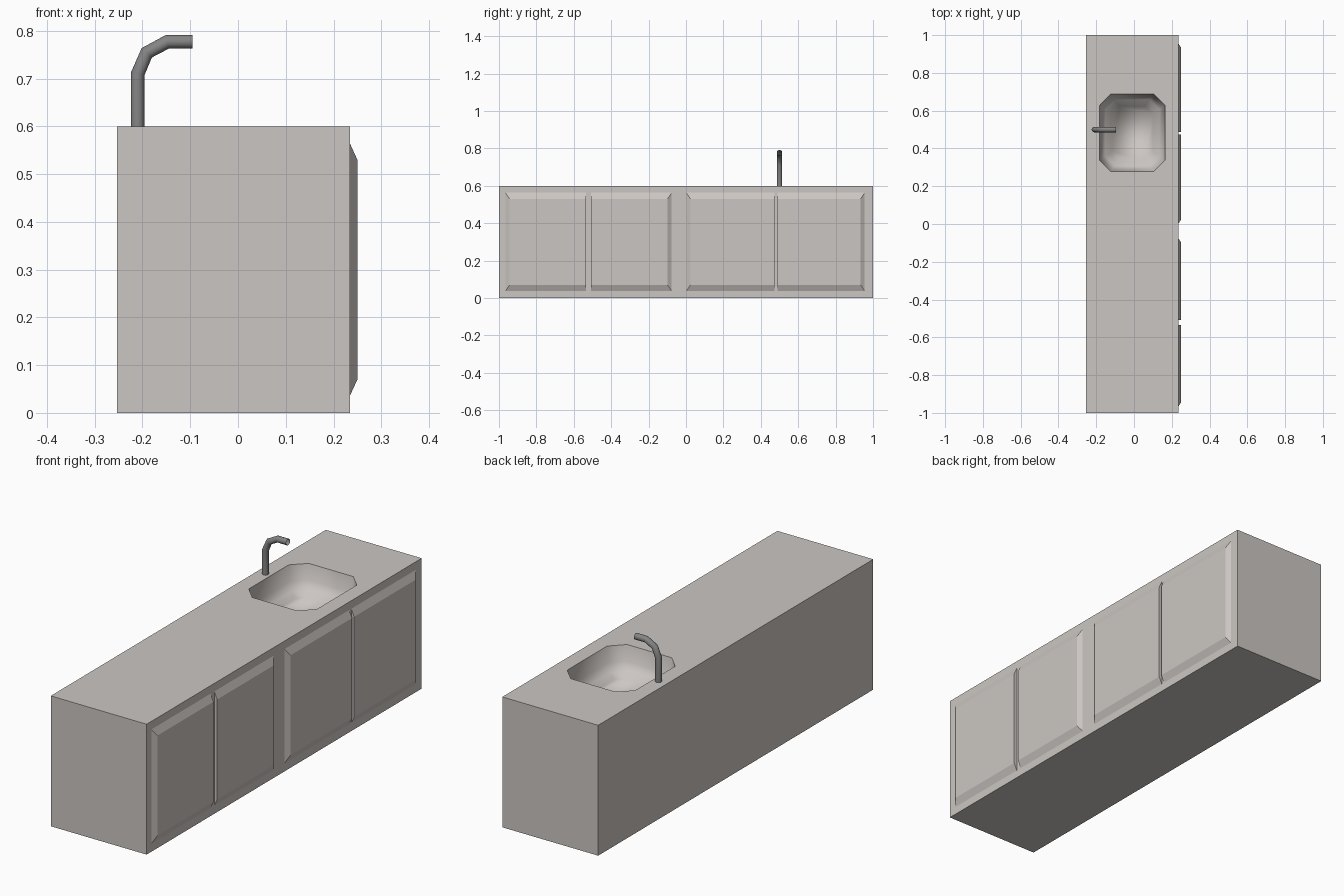
import bpy, bmesh

if "Cube" in bpy.data.objects:
    bpy.data.objects.remove(bpy.data.objects["Cube"])


def material(name, rgb):
    m = bpy.data.materials.new(name)
    m.diffuse_color = (*rgb, 1)
    m.use_nodes = True
    m.node_tree.nodes["Principled BSDF"].inputs["Base Color"].default_value = m.diffuse_color
    return m


STONE = material("warm light grey", (0.60, 0.565, 0.54))
METAL = material("mid grey metal", (0.23, 0.23, 0.23))


def finish(bm, name, mat):
    me = bpy.data.meshes.new(name)
    bm.to_mesh(me)
    bm.free()
    me.materials.append(mat)
    ob = bpy.data.objects.new(name, me)
    bpy.context.collection.objects.link(ob)
    return ob


def octagon(bm, inset, z):
    """Ring of the sink outline: a rectangle with cut corners."""
    x0, x1, y0, y1 = -0.182 + inset, 0.165 - inset, 0.278 + inset, 0.688 - inset
    c = 0.06 - inset * 0.3
    pts = [(x0 + c, y0), (x1 - c, y0), (x1, y0 + c), (x1, y1 - c),
           (x1 - c, y1), (x0 + c, y1), (x0, y1 - c), (x0, y0 + c)]
    return [bm.verts.new((x, y, z)) for x, y in pts]


def loop_edges(bm, ring):
    return [bm.edges.new((a, b)) for a, b in zip(ring, ring[1:] + ring[:1])]


# Cabinet body with an octagonal opening in the worktop
bm = bmesh.new()
corners = [(-0.253, -1), (0.235, -1), (0.235, 1), (-0.253, 1)]
low = [bm.verts.new((x, y, 0)) for x, y in corners]
top = [bm.verts.new((x, y, 0.6)) for x, y in corners]
bm.faces.new(low[::-1])
for i in range(4):
    j = (i + 1) % 4
    bm.faces.new((low[i], low[j], top[j], top[i]))
rim = [bm.edges.get((top[i], top[(i + 1) % 4])) for i in range(4)]
hole = loop_edges(bm, octagon(bm, 0, 0.6))
bmesh.ops.triangle_fill(bm, edges=rim + hole, use_beauty=True, normal=(0, 0, 1))
finish(bm, "cabinet_body", STONE)

# Sink bowl: stacked rings closed by a floor, smooth shaded
bm = bmesh.new()
rings = [octagon(bm, i, z) for i, z in
         [(0, 0.6), (0.012, 0.53), (0.03, 0.495), (0.065, 0.48)]]
for a, b in zip(rings, rings[1:]):
    for i in range(8):
        j = (i + 1) % 8
        bm.faces.new((a[j], a[i], b[i], b[j]))
bm.faces.new(rings[-1])
for f in bm.faces:
    f.smooth = True
finish(bm, "sink_bowl", STONE)


def door(name, y0, y1, bevel0, bevel1):
    """Raised panel, bevelled top, bottom and outer side."""
    bm = bmesh.new()

    def ring(x, a, b, z0, z1):
        return [bm.verts.new((x, y, z)) for y, z in
                [(a, z0), (b, z0), (b, z1), (a, z1)]]
    base = ring(0.234, y0, y1, 0.035, 0.565)
    face = ring(0.25, y0 + bevel0, y1 - bevel1, 0.07, 0.53)
    bm.faces.new(base[::-1])
    bm.faces.new(face)
    for i in range(4):
        j = (i + 1) % 4
        bm.faces.new((base[i], base[j], face[j], face[i]))
    finish(bm, name, STONE)


# Two pairs of doors
for n, (start, gap0, gap1, end) in enumerate(
        [(-0.967, -0.535, -0.508, -0.075), (0.0, 0.473, 0.488, 0.957)], 1):
    door(f"door_{n}_left", start, gap0, 0.024, 0)
    door(f"door_{n}_right", gap1, end, 0, 0.024)

# Tap: bent open pipe
cu = bpy.data.curves.new("tap", "CURVE")
cu.dimensions = "3D"
cu.bevel_depth = 0.0145
cu.bevel_resolution = 4
path = [(-0.21, 0.595), (-0.21, 0.71), (-0.191, 0.754), (-0.148, 0.777), (-0.095, 0.777)]
sp = cu.splines.new("POLY")
sp.points.add(len(path) - 1)
for p, (x, z) in zip(sp.points, path):
    p.co = (x, 0.5, z, 1)
sp.use_smooth = True
cu.materials.append(METAL)
tap = bpy.data.objects.new("tap", cu)
bpy.context.collection.objects.link(tap)
bpy.context.view_layer.objects.active = tap
tap.select_set(True)
bpy.ops.object.convert(target="MESH")
